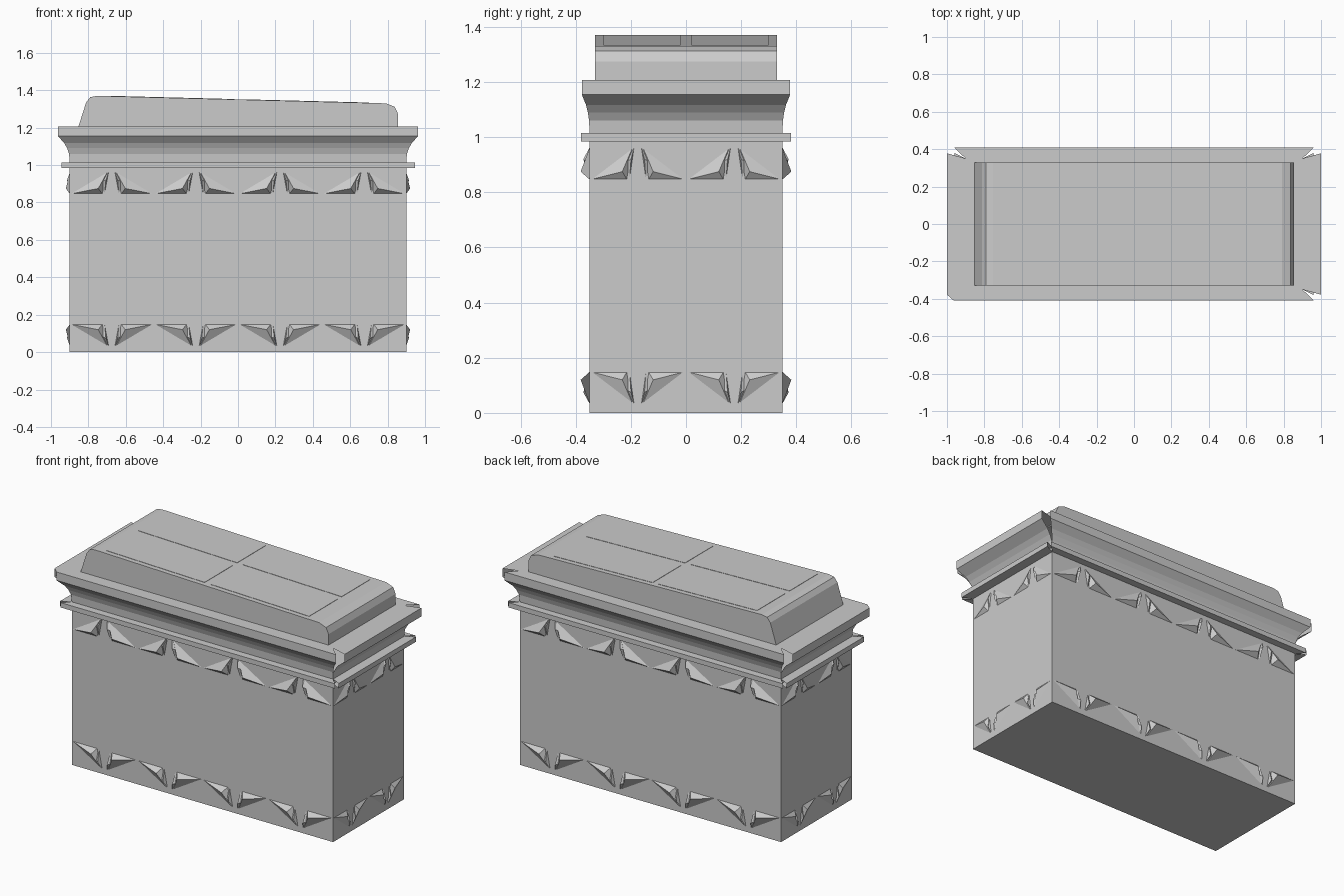
import bpy, bmesh
from mathutils import Vector

if "Cube" in bpy.data.objects:
    bpy.data.objects.remove(bpy.data.objects["Cube"])

def finish(name, bm, fix=True):
    if fix:
        bmesh.ops.recalc_face_normals(bm, faces=bm.faces)
    me = bpy.data.meshes.new(name)
    bm.to_mesh(me)
    bm.free()
    ob = bpy.data.objects.new(name, me)
    bpy.context.collection.objects.link(ob)
    return ob

def add_prism(bm, profile, y0, y1):
    """Extrude an x/z profile along y with capped ends."""
    a = [bm.verts.new((x, y0, z)) for x, z in profile]
    b = [bm.verts.new((x, y1, z)) for x, z in profile]
    n = len(profile)
    bm.faces.new(a)
    bm.faces.new(b[::-1])
    for i in range(n):
        bm.faces.new((a[i], b[i], b[(i + 1) % n], a[(i + 1) % n]))

HX, HY = 0.9, 0.35

# body
bm = bmesh.new()
add_prism(bm, [(-HX, 0), (HX, 0), (HX, 1.05), (-HX, 1.05)], -HY, HY)
finish("body", bm)

# moulding strips on four sides, with short open mitres at the corners
def moulding(name, profile, front, side, fill_top=False):
    (fx, fy), (sx, sy) = front, side
    bm = bmesh.new()
    for s in (1, -1):
        for along_x in (True, False):
            ends = []
            for e in (-1, 1):
                row = []
                for t, z in profile:
                    if along_x:
                        p = (e * s * (HX + fx * t), -s * (HY + fy * t), z)
                    else:
                        p = (s * (HX + sx * t), e * s * (HY + sy * t), z)
                    row.append(bm.verts.new(p))
                ends.append(row)
            for i in range(len(profile) - 1):
                bm.faces.new((ends[0][i], ends[1][i], ends[1][i + 1], ends[0][i + 1]))
    # one corner of the top is closed
    if fill_top:
        (ti, z), to = profile[-1], profile[-2][0]
        pts = [(-HX - sx * to, -HY - sy * to), (-HX - fx * to, -HY - fy * to),
               (-HX - fx * ti, -HY - fy * ti), (-HX - sx * ti, -HY - sy * ti)]
        bm.faces.new([bm.verts.new((x, y, z)) for x, y in pts])
    return finish(name, bm, False)

moulding("ledge", [(0, 0.985), (1, 0.985), (1, 1.015), (0, 1.015)],
         (0.045, 0.045), (0.06, 0.03))
moulding("cornice", [(0, 1.015), (0.05, 1.06), (0.22, 1.09), (0.45, 1.117), (1, 1.155),
                     (1, 1.207), (-0.75, 1.207)],
         (0.063, 0.06), (0.10, 0.028), True)

# sloping lid with rounded ends
bm = bmesh.new()
add_prism(bm, [(-0.855, 1.2), (0.855, 1.2), (0.855, 1.275), (0.838, 1.312), (0.79, 1.33),
               (-0.755, 1.37), (-0.79, 1.363), (-0.812, 1.335)], -0.33, 0.33)
finish("lid", bm)

# thin panels on the lid
def lid_z(x):
    return 1.37 - (x + 0.755) * 0.04 / 1.545

bm = bmesh.new()
for x0, x1 in ((-0.7, -0.02), (0.02, 0.7)):
    for y0, y1 in ((-0.3, -0.02), (0.02, 0.3)):
        za, zb = lid_z(x0), lid_z(x1)
        add_prism(bm, [(x0, za - 0.004), (x1, zb - 0.004), (x1, zb + 0.002), (x0, za + 0.002)], y0, y1)
finish("lid_panels", bm)

# carved leaf bands: each shard is a three-sided pyramid, mirrored in its cell
# base corners and peak as (across / half cell, height)
SHARDS = [(((-1.0, 0.12), (-0.22, 0.12), (-0.1, 0.0)), (-0.32, 0.09), 1.0),
          (((-0.17, 0.12), (-0.3, 0.06), (-0.07, 0.0)), (-0.14, 0.045), 0.7)]

def leaf_band(bm, origin, tangent, normal, length, cells, flat_z, up, depth):
    half = length / cells / 2
    def at(c, u, h, d):
        p = origin + tangent * (c + u * half) + normal * d
        return bm.verts.new((p.x, p.y, flat_z + up * (0.12 - h)))
    for k in range(cells):
        c = -length / 2 + half * (2 * k + 1)
        for m in (1, -1):
            for base, peak, d in SHARDS:
                b = [at(c, m * u, h, -0.002) for u, h in base]
                p = at(c, m * peak[0], peak[1], depth * d)
                bm.faces.new(b)
                for i in range(3):
                    bm.faces.new((b[i], b[(i + 1) % 3], p))

for name, flat_z, up in (("lower_leaf_band", 0.15, -1), ("upper_leaf_band", 0.845, 1)):
    bm = bmesh.new()
    for s in (1, -1):
        leaf_band(bm, Vector((0, -s * HY, 0)), Vector((s, 0, 0)), Vector((0, -s, 0)),
                  2 * HX, 4, flat_z, up, 0.032)
        leaf_band(bm, Vector((s * HX, 0, 0)), Vector((0, s, 0)), Vector((s, 0, 0)),
                  2 * HY, 2, flat_z, up, 0.02)
    finish(name, bm)
